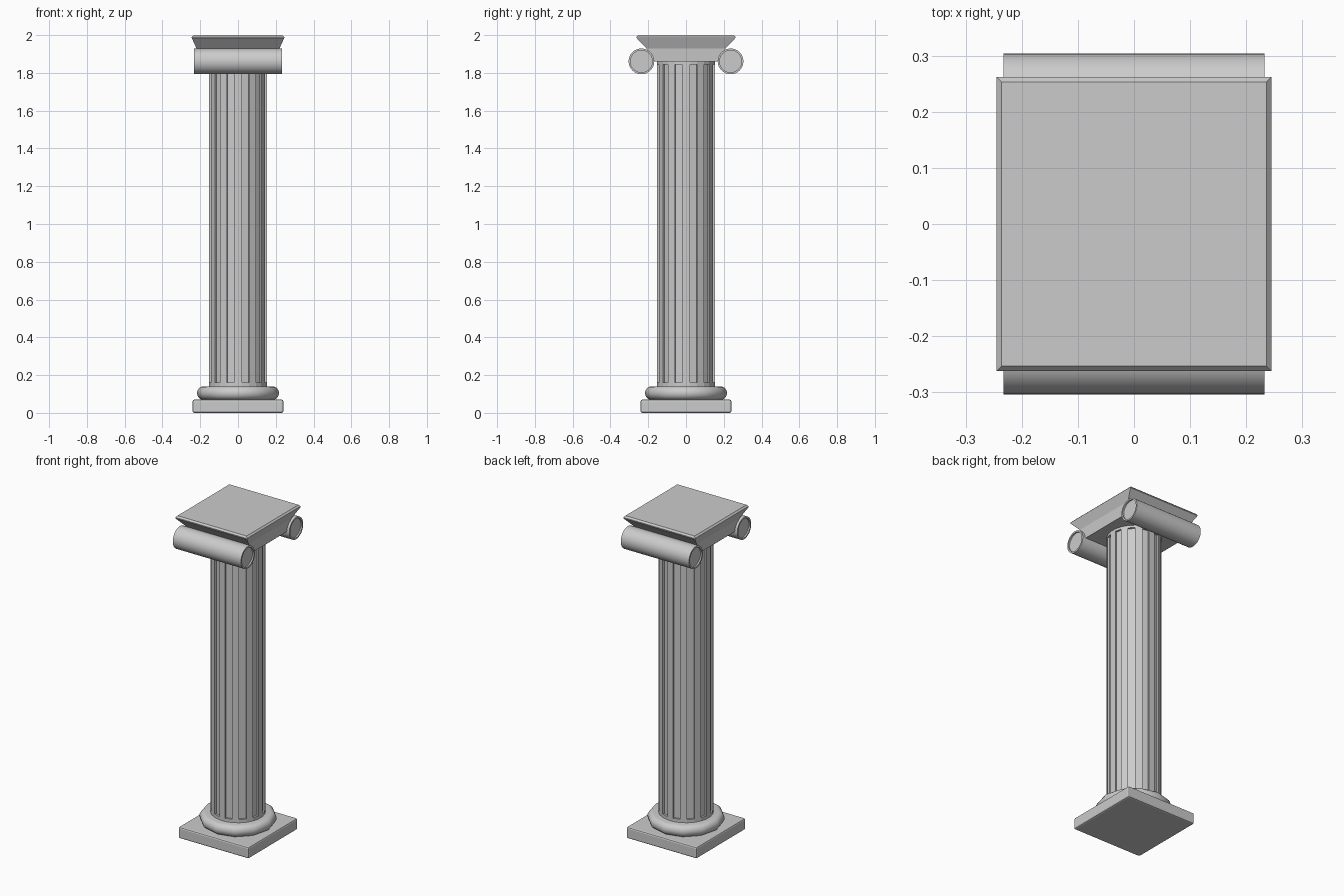
import bpy, bmesh, math

cube = bpy.data.objects.get("Cube")
if cube:
    bpy.data.objects.remove(cube, do_unlink=True)

stone = bpy.data.materials.new("grey stone")
stone.use_nodes = True
GREY = (0.6, 0.6, 0.6, 1)
stone.diffuse_color = GREY
stone.node_tree.nodes["Principled BSDF"].inputs["Base Color"].default_value = GREY


def finish(bm, name, smooth=None):
    bmesh.ops.recalc_face_normals(bm, faces=bm.faces)
    mesh = bpy.data.meshes.new(name)
    bm.to_mesh(mesh)
    bm.free()
    mesh.materials.append(stone)
    obj = bpy.data.objects.new(name, mesh)
    bpy.context.collection.objects.link(obj)
    if smooth:
        bpy.ops.object.select_all(action="DESELECT")
        obj.select_set(True)
        bpy.context.view_layer.objects.active = obj
        bpy.ops.object.shade_smooth_by_angle(angle=math.radians(smooth))
    return obj


def skin(bm, rings):
    """Join equal rings of points into a closed solid."""
    loops = [[bm.verts.new(p) for p in ring] for ring in rings]
    count = len(loops[0])
    for low, high in zip(loops, loops[1:]):
        for i in range(count):
            j = (i + 1) % count
            bm.faces.new((low[i], low[j], high[j], high[i]))
    bm.faces.new(loops[0][::-1])
    bm.faces.new(loops[-1])


def slab(name, levels):
    """Stack of rectangles given as half width, half depth, height."""
    bm = bmesh.new()
    skin(bm, [[(-x, -y, z), (x, -y, z), (x, y, z), (-x, y, z)] for x, y, z in levels])
    return finish(bm, name)


def ring(radius, z, sides, turn=0.0):
    angles = [2 * math.pi * (i + turn) / sides for i in range(sides)]
    return [(radius * math.cos(a), radius * math.sin(a), z) for a in angles]


# Square plinth with softened edges
plinth = slab("plinth", [(0.24, 0.24, 0.0), (0.24, 0.24, 0.07)])
bevel = plinth.modifiers.new("soft edges", "BEVEL")
bevel.width = 0.009
bevel.segments = 2

# Rounded base moulding
bm = bmesh.new()
profile = [(0.185 + 0.032 * math.cos(a), 0.105 + 0.035 * math.sin(a))
           for a in [math.radians(-90 + 22.5 * k) for k in range(9)]]
skin(bm, [ring(r, z, 12) for r, z in profile])
finish(bm, "base_moulding", 40)

# Shaft with recessed flutes on every other side
bm = bmesh.new()
skin(bm, [ring(0.155, z, 24, 0.5) for z in (0.13, 0.16, 1.845, 1.87)])
bm.normal_update()
flutes = []
for face in bm.faces:
    c = face.calc_center_median()
    step = round(math.degrees(math.atan2(c.y, c.x)) / 15)
    if 0.5 < c.z < 1.5 and step % 2:
        flutes.append(face)
for face in flutes:
    n = face.normal.copy()
    extruded = bmesh.ops.extrude_discrete_faces(bm, faces=[face])["faces"][0]
    bmesh.ops.translate(bm, verts=extruded.verts, vec=-0.012 * n)
finish(bm, "fluted_shaft")

# Capital block between the scrolls, then the flared top slab
slab("capital_block", [(0.215, 0.165, 1.86), (0.22, 0.21, 1.93)])
slab("top_slab", [(0.22, 0.21, 1.93), (0.245, 0.262, 1.985),
                  (0.245, 0.262, 1.99), (0.236, 0.253, 2.0)])

# Front and back scrolls with recessed ends
for side, label in ((-1, "front"), (1, "back")):
    bm = bmesh.new()
    outline = [(-0.224, 0.058), (-0.233, 0.058), (-0.233, 0.068),
               (0.233, 0.068), (0.233, 0.058), (0.224, 0.058)]
    skin(bm, [[(x, side * 0.236 + py, 1.861 + pz) for py, pz, _ in ring(r, 0, 32)]
              for x, r in outline])
    finish(bm, label + "_scroll", 30)
